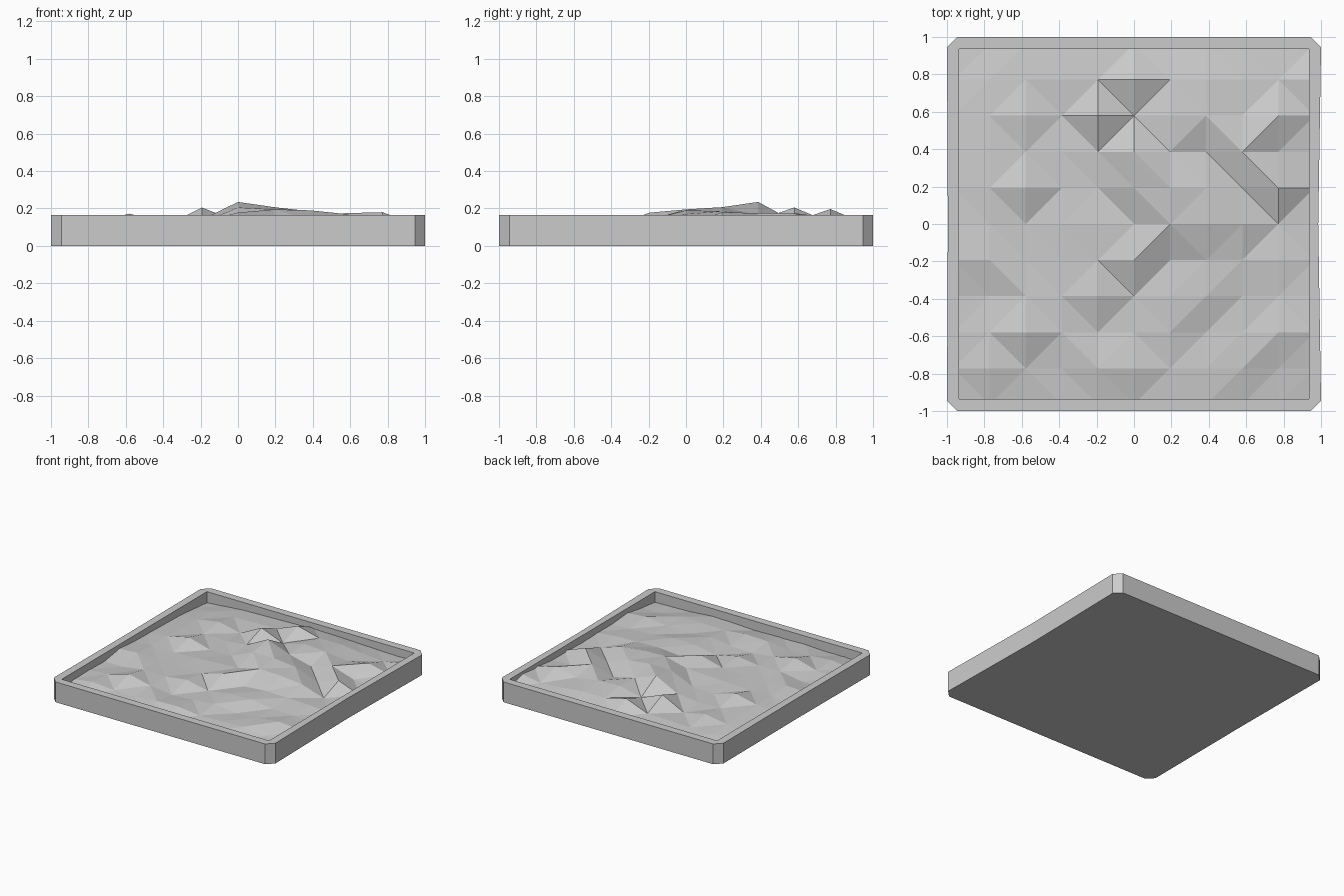
import bpy, bmesh

if "Cube" in bpy.data.objects:
    bpy.data.objects.remove(bpy.data.objects["Cube"])

HEIGHT, INNER, CH = 0.165, 0.935, 0.055
STEP = 0.193


def prism(name, outline, z0, z1):
    bm = bmesh.new()
    face = bm.faces.new([bm.verts.new((x, y, z0)) for x, y in outline])
    top = bmesh.ops.extrude_face_region(bm, geom=[face], use_keep_orig=True)
    for v in top["geom"]:
        if isinstance(v, bmesh.types.BMVert):
            v.co.z = z1
    bmesh.ops.recalc_face_normals(bm, faces=bm.faces)
    return finish(name, bm)


def finish(name, bm):
    mesh = bpy.data.meshes.new(name)
    bm.to_mesh(mesh)
    bm.free()
    ob = bpy.data.objects.new(name, mesh)
    bpy.context.collection.objects.link(ob)
    return ob


# tray: chamfered square with slightly waisted sides
a = 1 - CH
tray = prism("tray_frame", [(-a, -1), (a, -1), (1, -a), (0.985, 0), (1, a),
                            (a, 1), (-a, 1), (-1, a), (-0.995, 0), (-1, -a)], 0, HEIGHT)

# recess cut into the tray
i = INNER
cutter = prism("recess_cutter", [(-i, -i), (i, -i), (i, i), (-i, i)], 0.03, 0.4)
cutter.hide_render = True
mod = tray.modifiers.new("recess", "BOOLEAN")
mod.operation, mod.object, mod.solver = "DIFFERENCE", cutter, "EXACT"
bpy.context.view_layer.objects.active = tray
bpy.ops.object.modifier_apply(modifier=mod.name)
bpy.data.objects.remove(cutter)

# rough filling: heights in thousandths, back row first
ROWS = [
    [70, 85, 100, 105, 110, 115, 110, 105, 100, 95, 100],
    [85, 110, 115, 120, 125, 197, 150, 150, 130, 115, 150],
    [100, 120, 150, 110, 205, 130, 175, 165, 140, 175, 130],
    [105, 125, 125, 120, 140, 235, 165, 120, 175, 115, 110],
    [110, 130, 172, 120, 125, 205, 207, 185, 120, 180, 110],
    [115, 125, 120, 130, 140, 150, 195, 190, 170, 110, 105],
    [130, 140, 120, 125, 130, 178, 125, 140, 135, 130, 110],
    [100, 100, 130, 125, 150, 110, 140, 145, 120, 115, 110],
    [105, 115, 166, 125, 100, 110, 130, 105, 120, 140, 125],
    [100, 125, 110, 105, 125, 130, 110, 115, 120, 95, 95],
    [80, 85, 85, 95, 90, 85, 95, 100, 85, 80, 75],
]
bm = bmesh.new()
grid = [[bm.verts.new(((c - 5) * STEP, (5 - r) * STEP, h / 1000)) for c, h in enumerate(row)]
        for r, row in enumerate(ROWS)]
for r in range(10):
    for c in range(10):
        bm.faces.new((grid[r + 1][c], grid[r + 1][c + 1], grid[r][c + 1], grid[r][c]))
bmesh.ops.triangulate(bm, faces=bm.faces[:], quad_method="SHORT_EDGE")

# trim the filling at the inner walls
for axis in ((1, 0, 0), (-1, 0, 0), (0, 1, 0), (0, -1, 0)):
    bmesh.ops.bisect_plane(bm, geom=bm.verts[:] + bm.edges[:] + bm.faces[:],
                           plane_co=[k * INNER for k in axis], plane_no=axis, clear_outer=True)
finish("rough_filling", bm)
